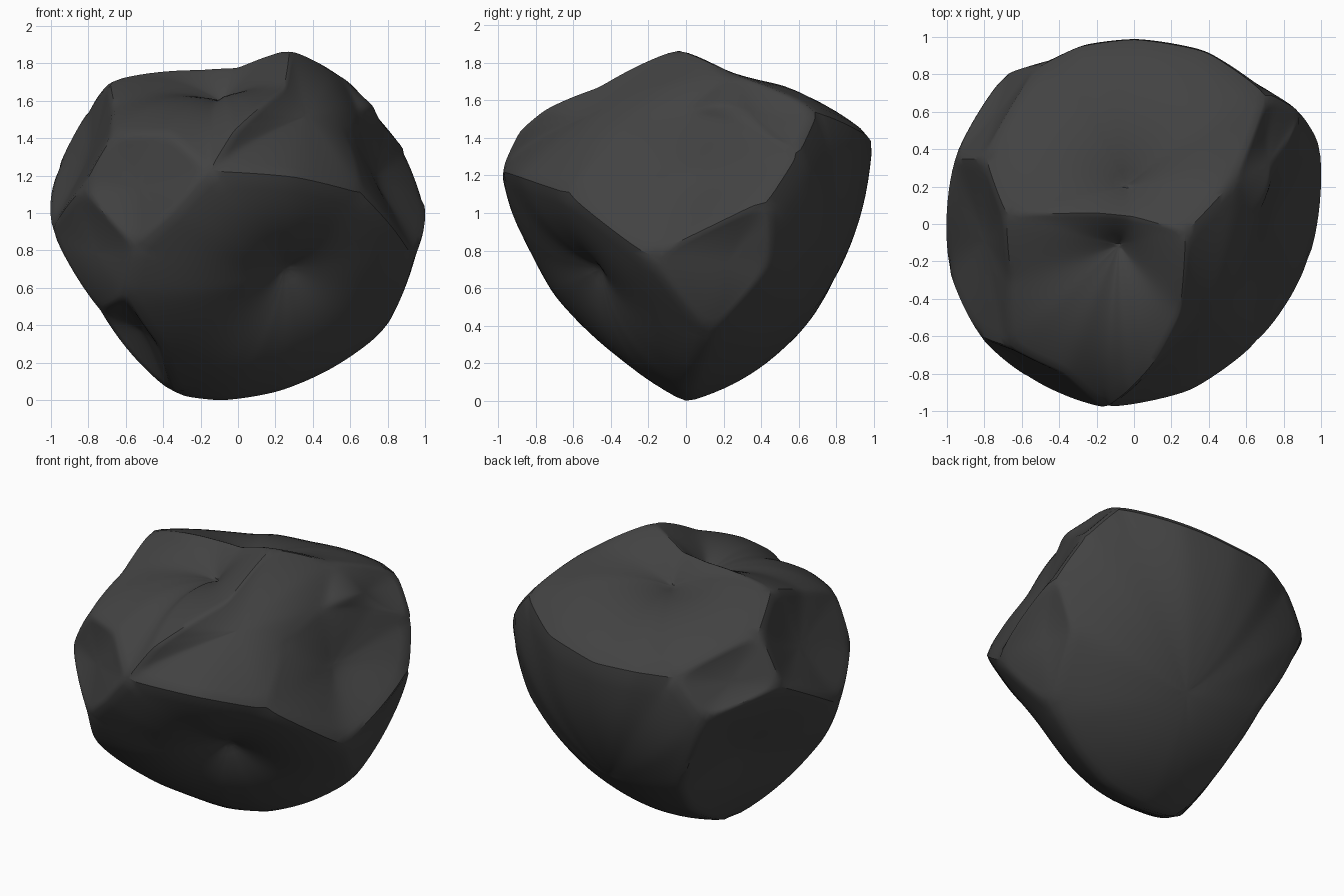
import bpy, bmesh
from mathutils import Vector

if "Cube" in bpy.data.objects:
    bpy.data.objects.remove(bpy.data.objects["Cube"])

MID = Vector((0, 0, 0.93))
ARC, RINGS = 10, 16

# Ridge points of the rock: facet corners (lower case), points along ridges (upper case)
RIDGE = {k: Vector(v) - MID for k, v in {
    'a': (.28, -.04, 1.89), 'b': (-.69, .05, 1.72), 'c': (-.8, .35, 1.57), 'd': (-.97, .35, 1.25),
    'e': (-.7, .8, 1.12), 'f': (-.5, .86, 1.38), 'g': (0, 1, 1.4), 'h': (.72, .7, 1.56),
    'i': (1, .44, 1.09), 'j': (.94, -.2, .78), 'k': (.77, .12, .36), 'l': (-.15, -.99, 1.24),
    'm': (-.67, -.66, 1.43), 'n': (-1, -.23, .92), 'o': (-.74, -.34, .49), 'p': (-.6, -.68, .57),
    'q': (-.33, 0, .03), 'A': (-.3, .96, 1.4), 'B': (.4, .93, 1.46), 'C': (.54, .24, 1.755),
    'D': (.9, .6, 1.34), 'E': (.87, .45, .73), 'F': (.3, -.9, 1.21), 'G': (.66, -.64, 1.12),
    'H': (.25, -.47, 1.68), 'I': (.1, -.76, 1.56), 'J': (-.37, -.8, 1.44), 'K': (-.83, -.6, 1.15),
    'L': (-.66, -.3, 1.58), 'M': (-.55, -.83, .83), 'N': (-.35, -.93, 1.01), 'O': (-.41, -.42, .29),
    'P': (-.1, 0, 0), 'Q': (.22, 0, .05), 'R': (.5, .05, .17), 'S': (-.38, .48, .29),
    'T': (-.45, .7, .57), 'U': (.64, 0, 1.55), 'V': (.58, -.33, 1.43), 'W': (-.2, .06, 1.78),
    'X': (0, .04, 1.79), 'Y': (.77, .32, 1.47), 'Z': (-.03, -.9, 1.44)}.items()}

# Facets: outline, hollow centre, profile power (1 = sharp pit, 2 = soft)
FACETS = [
    ('aChBgAfcbWX', (-.04, .2, 1.62), 1.0),         # top back
    ('aXWbLmJlZIH', (-.08, -.11, 1.59), .95),       # top front
    ('lZIHaCUVGF', (.36, -.52, 1.53), 2.0),         # front right
    ('UChDY', (.72, .33, 1.565), 2.0),              # right shoulder
    ('GVUYDij', (.73, -.03, 1.2), 1.7),             # right hollow
    ('iEkj', (.91, .22, .75), 2.0),                 # lower right
    ('lFGjkRQPqOpMN', (.25, -.45, .72), 1.15),      # front pit
    ('fAgBhDiEkRQPqSTe', (.12, .65, .45), 2.0),     # back and underside
    ('cfed', (-.74, .58, 1.31), 2.0),               # back left
    ('bcdnKmL', (-.8, -.09, 1.31), 2.0),            # left
    ('deTSqon', (-.62, .29, .67), 1.7),             # lower left
    ('lJmKMN', (-.53, -.76, 1.15), 2.0),            # front left
    ('KnopM', (-.76, -.54, .8), 2.0),               # front left, below
    ('opOq', (-.5, -.31, .37), 1.8),                # lower front left
]


def arc(u, v, t):
    """Point between u and v on an arc about the middle."""
    d = u.normalized().slerp(v.normalized(), t)
    return d * (u.length * (1 - t) + v.length * t)


def ridge(u, v):
    """Ridge line, halfway between arc and straight."""
    return [(arc(u, v, i / ARC) + u.lerp(v, i / ARC)) / 2 for i in range(ARC)]


def facet(bm, outline, centre, power):
    """Hollow patch from the centre out to its ridges; returns inner vertices."""
    c = Vector(centre) - MID
    rim = []
    for s, e in zip(outline, outline[1:] + outline[0]):
        # sampled in one fixed direction so neighbours match
        if s < e:
            rim += ridge(RIDGE[s], RIDGE[e])
        else:
            rim += [RIDGE[s]] + ridge(RIDGE[e], RIDGE[s])[:0:-1]
    hub = bm.verts.new(c)
    rings = []
    for r in range(1, RINGS + 1):
        t = r / RINGS
        ring = []
        for p in rim:
            d = c.normalized().slerp(p.normalized(), t)
            ring.append(bm.verts.new(d * (c.length + (p.length - c.length) * t ** power)))
        rings.append(ring)
    n = len(rim)
    for i in range(n):
        j = (i + 1) % n
        bm.faces.new((hub, rings[0][i], rings[0][j]))
        for a, b in zip(rings, rings[1:]):
            bm.faces.new((a[i], b[i], b[j], a[j]))
    keep = 2 if power < 1.5 else 0
    return [v for ring in rings[keep:-1] for v in ring] + ([] if keep else [hub])


def smooth(bm, verts, times):
    for _ in range(times):
        bmesh.ops.smooth_vert(bm, verts=verts, factor=0.5,
                              use_axis_x=True, use_axis_y=True, use_axis_z=True)


# Rock body
bm = bmesh.new()
inner = []
for f in FACETS:
    inner += facet(bm, *f)
smooth(bm, inner, 14)
bmesh.ops.remove_doubles(bm, verts=bm.verts[:], dist=0.0005)
bmesh.ops.recalc_face_normals(bm, faces=bm.faces[:])
# Worn ridges
smooth(bm, bm.verts[:], 2)
low = min(v.co.z for v in bm.verts)
bmesh.ops.translate(bm, verts=bm.verts[:], vec=(0, 0, -low))
mesh = bpy.data.meshes.new("rock")
bm.to_mesh(mesh)
bm.free()
rock = bpy.data.objects.new("rock", mesh)
bpy.context.collection.objects.link(rock)

# Dark stone colour
stone = bpy.data.materials.new("dark_stone")
stone.diffuse_color = (0.055, 0.055, 0.055, 1)
stone.use_nodes = True
stone.node_tree.nodes["Principled BSDF"].inputs["Base Color"].default_value = stone.diffuse_color
mesh.materials.append(stone)

bpy.context.view_layer.objects.active = rock
rock.select_set(True)
bpy.ops.object.shade_smooth_by_angle(angle=0.6)
